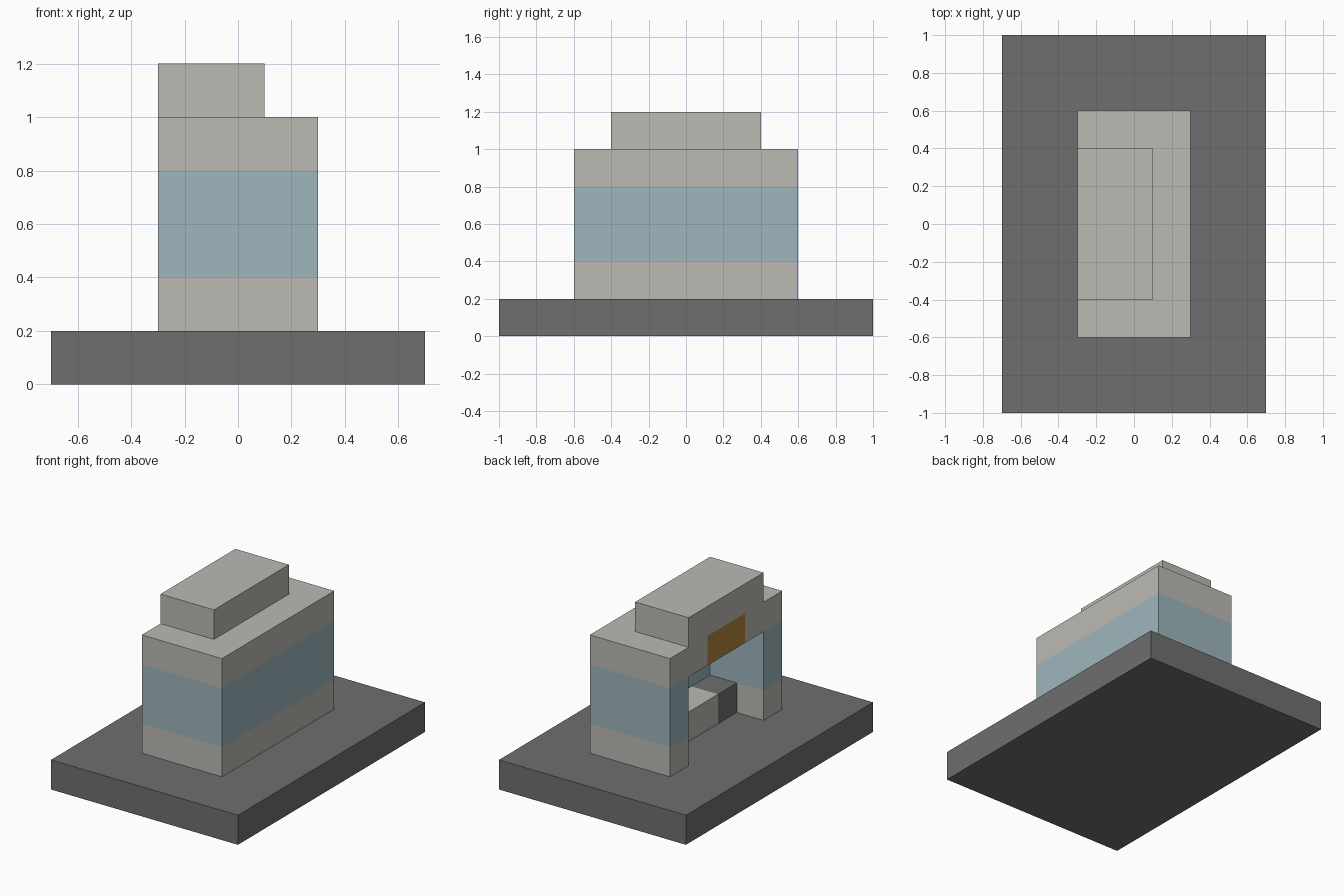
import bpy
import bmesh

if "Cube" in bpy.data.objects:
    bpy.data.objects.remove(bpy.data.objects["Cube"], do_unlink=True)


def material(name, rgb):
    """Flat material from an sRGB colour given in 0-255."""
    linear = [((c / 255 + 0.055) / 1.055) ** 2.4 for c in rgb] + [1]
    mat = bpy.data.materials.new(name)
    mat.use_nodes = True
    mat.diffuse_color = linear
    mat.node_tree.nodes["Principled BSDF"].inputs["Base Color"].default_value = linear
    return mat


def prism(name, outline, z0, z1, mat):
    """Extrude a plan outline from z0 up to z1."""
    bm = bmesh.new()
    face = bm.faces.new([bm.verts.new((x, y, z0)) for x, y in outline])
    top = bmesh.ops.extrude_face_region(bm, geom=[face])["geom"]
    verts = [v for v in top if isinstance(v, bmesh.types.BMVert)]
    bmesh.ops.translate(bm, verts=verts, vec=(0, 0, z1 - z0))
    bmesh.ops.recalc_face_normals(bm, faces=bm.faces)
    mesh = bpy.data.meshes.new(name)
    bm.to_mesh(mesh)
    bm.free()
    mesh.materials.append(mat)
    obj = bpy.data.objects.new(name, mesh)
    bpy.context.collection.objects.link(obj)
    return obj


def rect(x0, x1, y0, y1):
    return [(x0, y0), (x1, y0), (x1, y1), (x0, y1)]


def notched(x_notch, y_notch):
    """Body plan with a centred recess in its left-hand (-x) edge."""
    return [(-0.3, -0.6), (0.3, -0.6), (0.3, 0.6), (-0.3, 0.6),
            (-0.3, y_notch), (x_notch, y_notch),
            (x_notch, -y_notch), (-0.3, -y_notch)]


stone = material("warm_grey", (188, 186, 180))
glass = material("pale_blue", (157, 182, 189))
dark = material("dark_grey", (111, 111, 111))
brown = material("ochre_brown", (176, 131, 62))

# Ground slab
prism("base", rect(-0.7, 0.7, -1, 1), 0, 0.2, dark)

# Three-sided walls, open on the -x side
prism("lower_wall", notched(0.1, 0.4), 0.2, 0.4, stone)
prism("window_band", notched(0.1, 0.4), 0.4, 0.8, glass)

# Roof slab with the panel set flush above the opening
prism("roof", notched(-0.1, 0.2), 0.8, 1.0, stone)
prism("door_panel", rect(-0.3, -0.1, -0.2, 0.2), 0.8, 1.0, brown)
prism("roof_block", rect(-0.3, 0.1, -0.4, 0.4), 1.0, 1.2, stone)

# Bench along the inside wall, with a dark end unit
prism("bench", rect(-0.1, 0.1, -0.2, 0.4), 0.2, 0.4, stone)
prism("bench_end", rect(-0.1, 0.1, -0.4, -0.2), 0.2, 0.4, dark)
